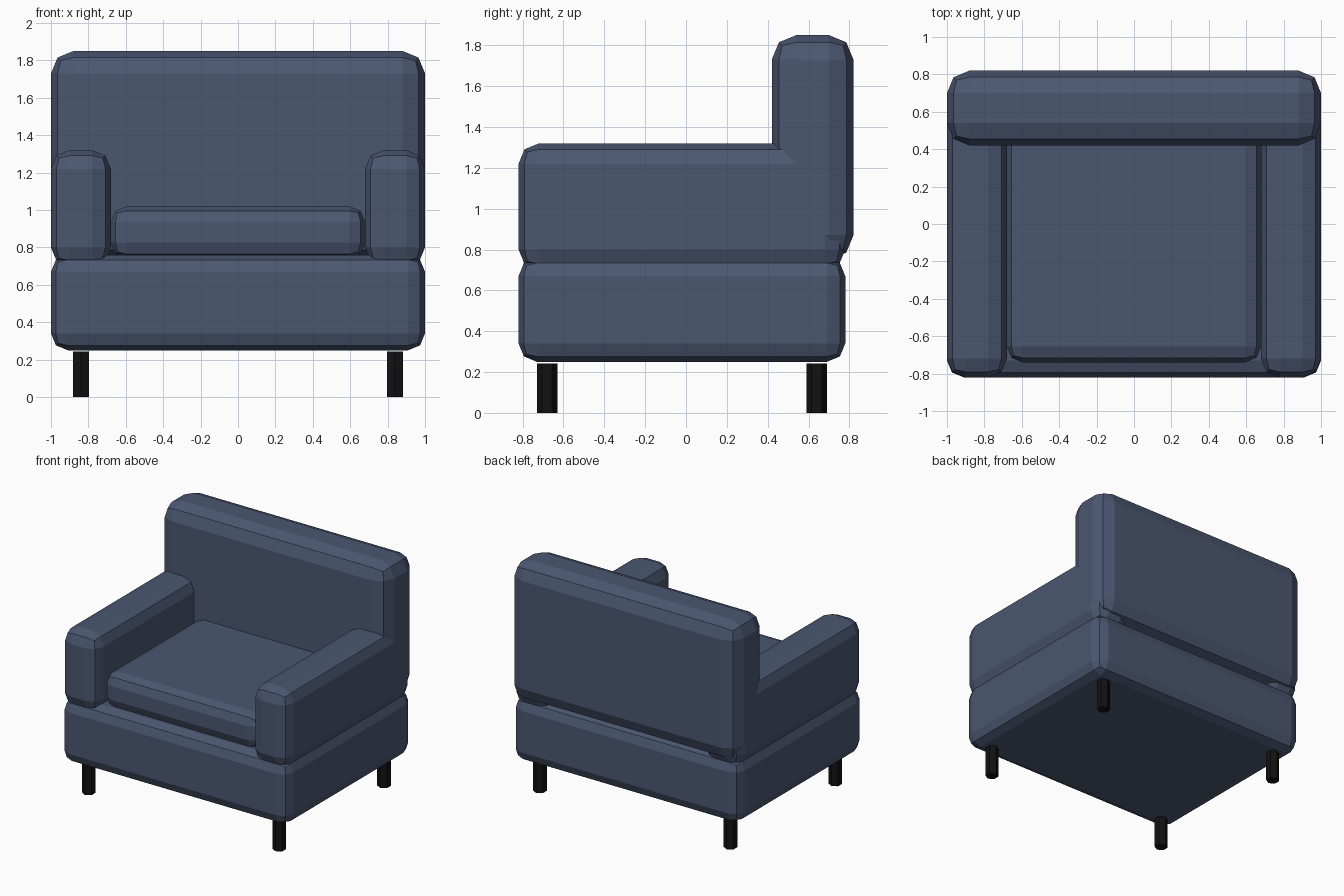
import bpy, bmesh

if "Cube" in bpy.data.objects:
    bpy.data.objects.remove(bpy.data.objects["Cube"])


def make_material(name, rgb):
    m = bpy.data.materials.new(name)
    m.diffuse_color = (*rgb, 1)
    m.use_nodes = True
    m.node_tree.nodes["Principled BSDF"].inputs["Base Color"].default_value = m.diffuse_color
    return m


FABRIC = make_material("slate blue fabric", (0.07, 0.095, 0.165))
BLACK = make_material("black leg", (0.006, 0.006, 0.006))


def add_object(name, bm, mat):
    mesh = bpy.data.meshes.new(name)
    bm.to_mesh(mesh)
    bm.free()
    mesh.materials.append(mat)
    ob = bpy.data.objects.new(name, mesh)
    bpy.context.collection.objects.link(ob)
    return ob


def padded_box(name, x, y, z, bevel):
    """Upholstered block spanning the (min, max) ranges, with two-step rounded edges."""
    bm = bmesh.new()
    bmesh.ops.create_cube(bm, size=1)
    for v in bm.verts:
        v.co = [r[0] if c < 0 else r[1] for c, r in zip(v.co, (x, y, z))]
    ob = add_object(name, bm, FABRIC)
    mod = ob.modifiers.new("rounded edges", "BEVEL")
    mod.width = bevel
    mod.segments = 2
    mod.limit_method = "NONE"
    return ob


# Upholstered body
padded_box("base", (-1, 1), (-0.82, 0.78), (0.25, 0.76), 0.09)
padded_box("backrest", (-1, 1), (0.42, 0.82), (0.75, 1.85), 0.12)
padded_box("seat_cushion", (-0.68, 0.68), (-0.74, 0.54), (0.74, 1.02), 0.085)
padded_box("left_arm", (-1, -0.68), (-0.82, 0.78), (0.70, 1.32), 0.10)
padded_box("right_arm", (0.68, 1), (-0.82, 0.78), (0.70, 1.32), 0.10)

# Six-sided legs
for side, x in (("left", -0.84), ("right", 0.84)):
    for end, y in (("front", -0.68), ("back", 0.64)):
        bm = bmesh.new()
        bmesh.ops.create_cone(bm, cap_ends=True, segments=6,
                              radius1=0.05, radius2=0.05, depth=0.243)
        bmesh.ops.translate(bm, verts=bm.verts, vec=(x, y, 0.1215))
        # put corners on the front-back axis
        co = [(v.co.x - x, v.co.y - y) for v in bm.verts]
        if max(c[0] for c in co) > 0.049:
            for v, c in zip(bm.verts, co):
                v.co.x, v.co.y = x - c[1], y + c[0]
        add_object(f"{end}_{side}_leg", bm, BLACK)
